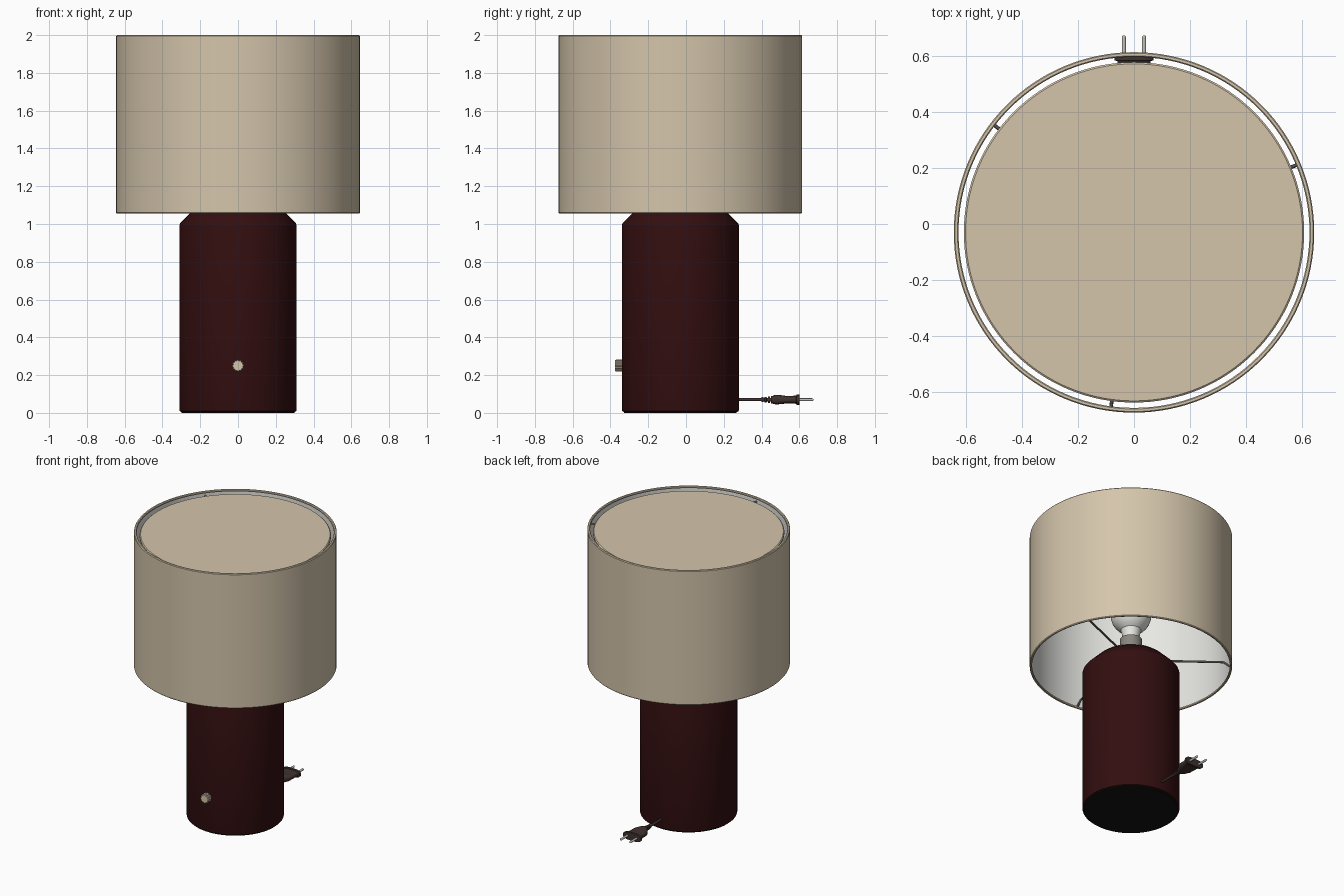
import bpy, bmesh, math
from mathutils import Vector, Matrix

if "Cube" in bpy.data.objects:
    bpy.data.objects.remove(bpy.data.objects["Cube"])

CY = -0.03  # lamp axis sits slightly forward because the plug sticks out behind


def mat(name, r, g, b):
    m = bpy.data.materials.new(name)
    m.diffuse_color = (r, g, b, 1)
    m.use_nodes = True
    m.node_tree.nodes["Principled BSDF"].inputs["Base Color"].default_value = m.diffuse_color
    return m


TAN = mat("tan fabric", 0.66, 0.56, 0.41)
WHITE = mat("white lining", 0.8, 0.8, 0.77)
MAROON = mat("dark maroon", 0.033, 0.0045, 0.005)
BLACK = mat("black pad", 0.006, 0.006, 0.006)
BROWN = mat("dark brown rubber", 0.05, 0.032, 0.028)
METAL = mat("grey metal", 0.25, 0.24, 0.21)
SILVER = mat("silver pins", 0.55, 0.53, 0.48)


def finish(name, bm, mats, smooth=35):
    bmesh.ops.recalc_face_normals(bm, faces=bm.faces)
    me = bpy.data.meshes.new(name)
    bm.to_mesh(me)
    bm.free()
    for m in mats:
        me.materials.append(m)
    ob = bpy.data.objects.new(name, me)
    bpy.context.collection.objects.link(ob)
    bpy.context.view_layer.objects.active = ob
    for o in bpy.context.selected_objects:
        o.select_set(False)
    ob.select_set(True)
    bpy.ops.object.shade_smooth_by_angle(angle=math.radians(smooth))
    return ob


def loft(bm, rings, closed=False):
    """Skin a list of vertex rings; cap the ends unless closed."""
    n = len(rings[0])
    pairs = list(zip(rings, rings[1:])) + ([(rings[-1], rings[0])] if closed else [])
    for a, b in pairs:
        for i in range(n):
            j = (i + 1) % n
            bm.faces.new((a[i], a[j], b[j], b[i]))
    if not closed:
        bm.faces.new(rings[0])
        bm.faces.new(rings[-1])


def lathe_bm(profile, n=96, closed=False):
    bm = bmesh.new()
    rings = [[bm.verts.new((r * math.cos(2 * math.pi * i / n),
                            CY + r * math.sin(2 * math.pi * i / n), z))
              for i in range(n)] for r, z in profile]
    loft(bm, rings, closed)
    return bm


def lathe(name, profile, m, n=96, closed=False):
    return finish(name, lathe_bm(profile, n, closed), [m])


def rod(name, points, radius, m, n=10):
    """Straight rods joined end to end through the points."""
    bm = bmesh.new()
    for a, b in zip(points, points[1:]):
        a, b = Vector(a), Vector(b)
        d = b - a
        mx = Matrix.Translation((a + b) / 2) @ d.to_track_quat('Z', 'Y').to_matrix().to_4x4()
        bmesh.ops.create_cone(bm, cap_ends=True, segments=n, radius1=radius,
                              radius2=radius, depth=d.length, matrix=mx)
    return finish(name, bm, [m])


# base body with chamfered shoulder, and foot pad
lathe("base", [(0.302, 0.006), (0.308, 0.009), (0.31, 0.016), (0.31, 0.992),
               (0.307, 1.003), (0.225, 1.085), (0.21, 1.09)], MAROON)
lathe("foot_pad", [(0.298, 0.0), (0.298, 0.008)], BLACK)

# shade: thin wall with rolled tan rims and a white lining
bm = lathe_bm([(0.641, 1.055), (0.645, 1.06), (0.645, 1.995), (0.641, 2.0),
               (0.632, 2.0), (0.628, 1.995), (0.628, 1.988), (0.640, 1.984),
               (0.640, 1.071), (0.630, 1.067), (0.630, 1.058), (0.633, 1.055)],
              128, closed=True)
for f in bm.faces:
    c = f.calc_center_median()
    if 1.4 < c.z < 1.6 and math.hypot(c.x, c.y - CY) < 0.642:
        f.material_index = 1
finish("shade", bm, [TAN, WHITE])

# diffuser disc recessed in the top
lathe("diffuser", [(0.603, 1.958), (0.609, 1.963), (0.609, 1.975), (0.603, 1.98)], TAN, 128)

# hub, socket and bulb inside the shade
lathe("hub", [(0.19, 1.088), (0.20, 1.095), (0.20, 1.105), (0.19, 1.11)], METAL, 48)
lathe("socket", [(0.07, 1.11), (0.07, 1.25)], METAL, 32)
lathe("bulb", [(0.05, 1.25), (0.06, 1.30)] +
      [(0.13 * math.cos(math.radians(t)), 1.43 + 0.13 * math.sin(math.radians(t)))
       for t in range(-60, 86, 12)], WHITE, 32)

# three bent spokes carrying the shade, and three pins holding the diffuser
for k in range(3):
    a = math.radians(22.5 + 120 * k)

    def at(r, z):
        return (r * math.cos(a), CY + r * math.sin(a), z)
    rod(f"spoke_{k + 1}", [at(0.15, 1.10), at(0.59, 1.10), at(0.637, 1.066)], 0.007, METAL)
    rod(f"diffuser_pin_{k + 1}", [at(0.58, 1.967), at(0.638, 1.967)], 0.006, METAL)

# ribbed control knob on the front
bm = bmesh.new()
rings = []
for y, s in ((-0.335, 1), (-0.371, 1), (-0.375, 0.9)):
    ring = []
    for i in range(48):
        r = (0.032 if i % 4 < 2 else 0.028) * s
        t = 2 * math.pi * i / 48
        ring.append(bm.verts.new((r * math.cos(t), y, 0.25 + r * math.sin(t))))
    rings.append(ring)
loft(bm, rings)
finish("knob", bm, [TAN], 25)

# cord and flat plug behind
PZ = 0.07
rod("cord", [(0, 0.26, PZ), (0, 0.42, PZ)], 0.008, BROWN, 16)


def section_loft(name, sections, m, power=0.7, n=32):
    """Rounded-rectangle sections (y, half width, half height) along y."""
    bm = bmesh.new()
    rings = []
    for y, hx, hz in sections:
        ring = []
        for i in range(n):
            t = 2 * math.pi * i / n
            c, s = math.cos(t), math.sin(t)
            ring.append(bm.verts.new((hx * math.copysign(abs(c) ** power, c), y,
                                      PZ + hz * math.copysign(abs(s) ** power, s))))
        rings.append(ring)
    loft(bm, rings)
    return finish(name, bm, [m])


section_loft("plug_body", [(0.46, 0.024, 0.022), (0.475, 0.032, 0.025), (0.50, 0.05, 0.024),
                           (0.53, 0.056, 0.02), (0.56, 0.056, 0.02), (0.583, 0.06, 0.022),
                           (0.586, 0.07, 0.027), (0.601, 0.07, 0.027)], BROWN)
# ribbed strain relief
relief = []
for k in range(4):
    y = 0.40 + 0.017 * k
    r = 0.013 + 0.002 * k
    relief += [(y, r, r), (y + 0.010, r, r), (y + 0.011, 0.010, 0.010), (y + 0.016, 0.010, 0.010)]
section_loft("strain_relief", relief, BROWN, 1.0, 20)
for side, x in (("left", -0.036), ("right", 0.036)):
    rod(f"pin_{side}", [(x, 0.595, PZ), (x, 0.668, PZ)], 0.0075, SILVER, 14)
    bm = bmesh.new()
    bmesh.ops.create_uvsphere(bm, u_segments=14, v_segments=8, radius=0.0075,
                              matrix=Matrix.Translation((x, 0.668, PZ)))
    finish(f"pin_tip_{side}", bm, [SILVER])
